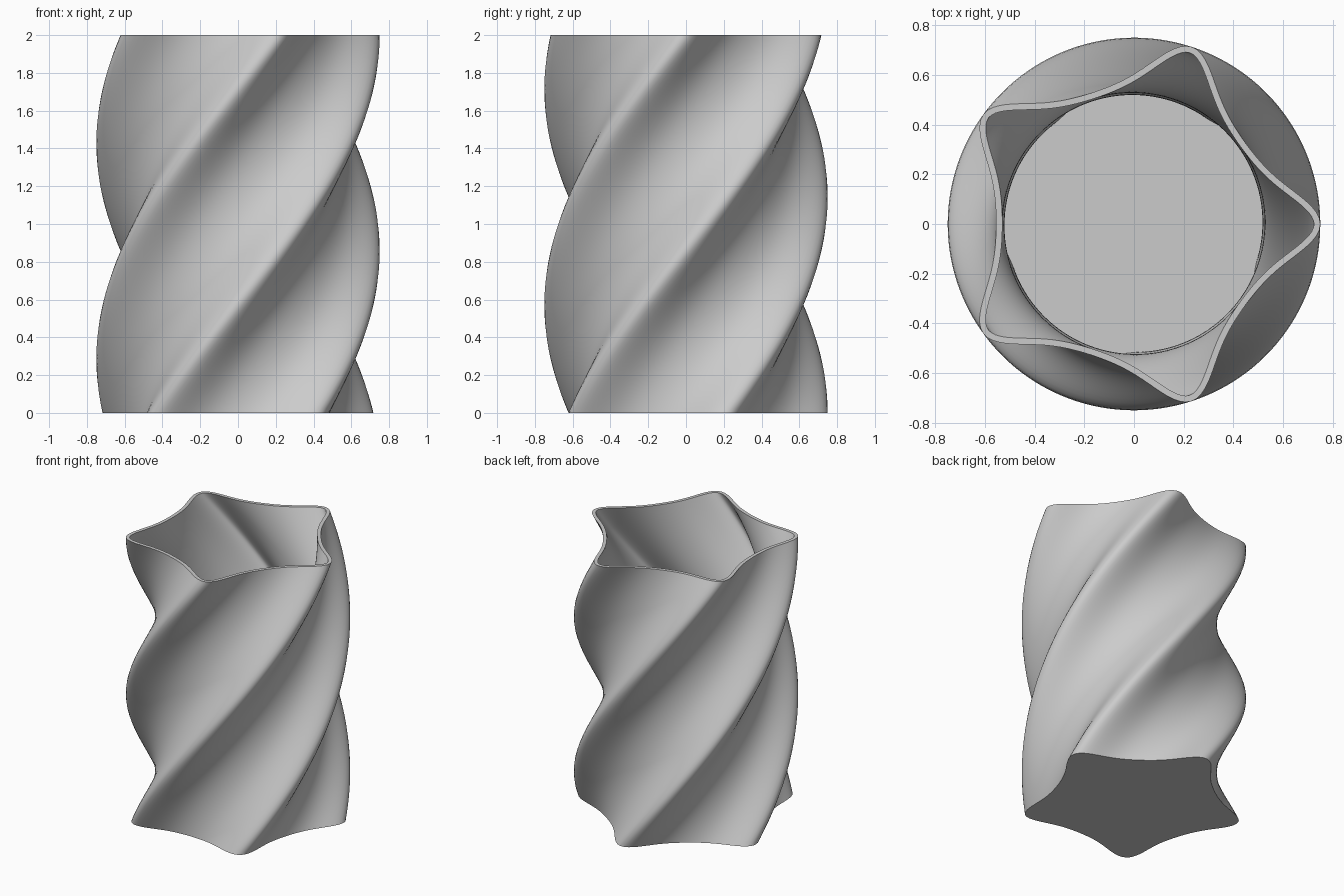
import bpy
import bmesh
import math
from mathutils import Vector

cube = bpy.data.objects.get("Cube")
if cube:
    bpy.data.objects.remove(cube, do_unlink=True)

LOBES = 5
HEIGHT = 2.0
TWIST = math.radians(126)
VALLEY, TIP = 0.555, 0.75
SEGMENTS, RINGS = 200, 80
FLOOR = 0.06

grey = bpy.data.materials.new("plain_grey")
grey.use_nodes = True
colour = (0.6, 0.6, 0.6, 1)
grey.diffuse_color = colour
grey.node_tree.nodes["Principled BSDF"].inputs["Base Color"].default_value = colour


def star_point(angle):
    """Point on the five-lobed outline: narrow tips, broad valleys."""
    s = math.sin(angle * LOBES / 2) ** 2
    radius = VALLEY + (TIP - VALLEY) * (1 - s) / (1 + 2 * s)
    return Vector((radius * math.cos(angle), radius * math.sin(angle)))


def ring(bm, z, inset):
    """One twisted outline at height z, moved inward by inset."""
    turn = TWIST * (z / HEIGHT - 1)
    c, s = math.cos(turn), math.sin(turn)
    verts = []
    for i in range(SEGMENTS):
        a = math.tau * i / SEGMENTS
        tangent = (star_point(a + 0.001) - star_point(a - 0.001)).normalized()
        p = star_point(a) + Vector((-tangent.y, tangent.x)) * inset
        verts.append(bm.verts.new((p.x * c - p.y * s, p.x * s + p.y * c, z)))
    return verts


bm = bmesh.new()

# Outer wall upward, then inner wall down to the floor
rings = [ring(bm, HEIGHT * k / RINGS, 0) for k in range(RINGS + 1)]
for k in range(RINGS + 1):
    z = HEIGHT + (FLOOR - HEIGHT) * k / RINGS
    rings.append(ring(bm, z, 0.025 + 0.015 * (1 - z / HEIGHT)))

for low, high in zip(rings, rings[1:]):
    for i in range(SEGMENTS):
        j = (i + 1) % SEGMENTS
        bm.faces.new((low[i], low[j], high[j], high[i]))

# Underside and inner floor
bm.faces.new(list(reversed(rings[0])))
bm.faces.new(rings[-1])

mesh = bpy.data.meshes.new("twisted_vase")
bm.to_mesh(mesh)
bm.free()
mesh.materials.append(grey)

vase = bpy.data.objects.new("twisted_vase", mesh)
bpy.context.collection.objects.link(vase)
bpy.context.view_layer.objects.active = vase
vase.select_set(True)
bpy.ops.object.shade_smooth_by_angle(angle=math.radians(40))
